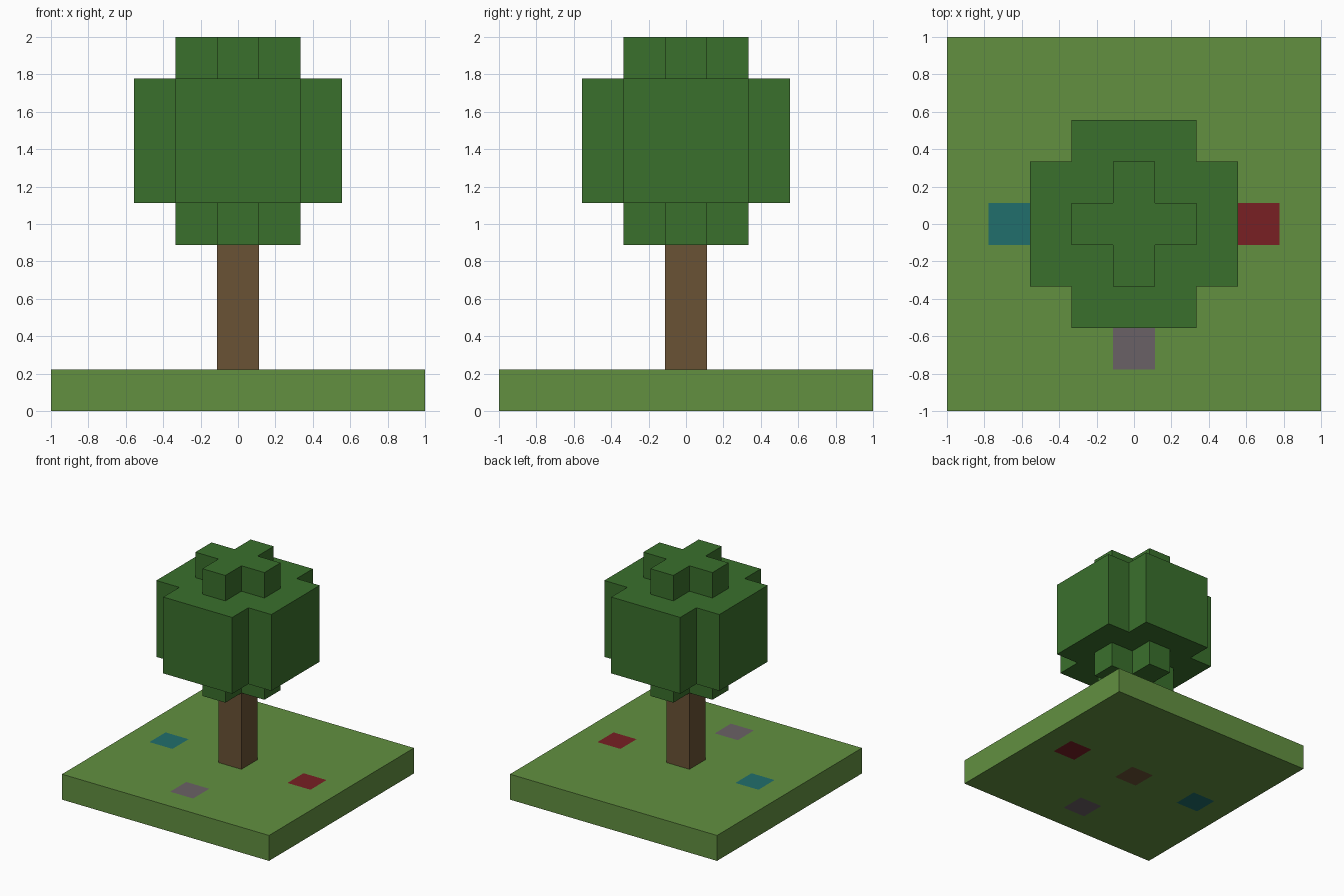
import bpy
import bmesh
from mathutils import Matrix, Vector

U = 2 / 9  # edge of one block

default_cube = bpy.data.objects.get("Cube")
if default_cube:
    bpy.data.objects.remove(default_cube, do_unlink=True)


def material(name, r, g, b):
    """Flat material from 0-255 display values, stored as linear."""
    def linear(c):
        c /= 255
        return c / 12.92 if c <= 0.04045 else ((c + 0.055) / 1.055) ** 2.4
    mat = bpy.data.materials.new(name)
    colour = (linear(r), linear(g), linear(b), 1)
    mat.use_nodes = True
    mat.diffuse_color = colour
    bsdf = mat.node_tree.nodes["Principled BSDF"]
    bsdf.inputs["Base Color"].default_value = colour
    bsdf.inputs["Roughness"].default_value = 0.9
    return mat


def finish(name, bm, mats):
    bmesh.ops.recalc_face_normals(bm, faces=bm.faces)
    mesh = bpy.data.meshes.new(name)
    bm.to_mesh(mesh)
    bm.free()
    for mat in mats:
        mesh.materials.append(mat)
    obj = bpy.data.objects.new(name, mesh)
    bpy.context.collection.objects.link(obj)
    return obj


def prism(name, outline, bottom, top, mat):
    """Extrude an outline, given in blocks, from bottom to top."""
    bm = bmesh.new()
    face = bm.faces.new([bm.verts.new((x * U, y * U, bottom * U)) for x, y in outline])
    new = bmesh.ops.extrude_face_region(bm, geom=[face], use_keep_orig=True)["geom"]
    verts = [v for v in new if isinstance(v, bmesh.types.BMVert)]
    bmesh.ops.translate(bm, verts=verts, vec=(0, 0, (top - bottom) * U))
    return finish(name, bm, [mat])


def cross(arm, reach):
    """Plus-shaped outline: one corner triple turned through four quarters."""
    corner = [(reach, -arm), (reach, arm), (arm, arm)]
    points = []
    for quarter in range(4):
        for x, y in corner:
            for _ in range(quarter):
                x, y = -y, x
            points.append((x, y))
    return points


grass = material("grass green", 98, 144, 64)
leaf = material("leaf green", 58, 112, 44)
bark = material("bark brown", 106, 82, 53)
red = material("flower red", 120, 32, 36)
teal = material("flower teal", 33, 110, 108)
grey = material("flower grey", 106, 97, 102)

# Ground slab, with single blocks of flower colour showing above and below
bm = bmesh.new()
bmesh.ops.create_cube(bm, size=1, matrix=Matrix.Translation((0, 0, U / 2))
                      @ Matrix.Diagonal((2, 2, U, 1)))
for axis in (Vector((1, 0, 0)), Vector((0, 1, 0))):
    for line in (-3.5, -2.5, -0.5, 0.5, 2.5, 3.5):
        bmesh.ops.bisect_plane(bm, geom=bm.verts[:] + bm.edges[:] + bm.faces[:],
                               plane_co=axis * line * U, plane_no=axis)
flowers = {(3, 0): 1, (-3, 0): 2, (0, -3): 3}
trunk_hole = []
for face in bm.faces:
    centre = face.calc_center_median() / U
    cell = (round(centre.x), round(centre.y))
    if abs(face.normal.z) > 0.5:
        face.material_index = flowers.get(cell, 0)
        if cell == (0, 0):
            trunk_hole.append(face)
bmesh.ops.delete(bm, geom=trunk_hole, context="FACES")
finish("ground", bm, [grass, red, teal, grey])

# Trunk runs right through the ground
h = 0.5
prism("trunk", [(-h, -h), (h, -h), (h, h), (-h, h)], 0, 4, bark)

# Foliage in three stacked cross-shaped layers
prism("foliage_bottom", cross(0.5, 1.5), 4, 5, leaf)
prism("foliage_middle", cross(1.5, 2.5), 5, 8, leaf)
prism("foliage_top", cross(0.5, 1.5), 8, 9, leaf)
